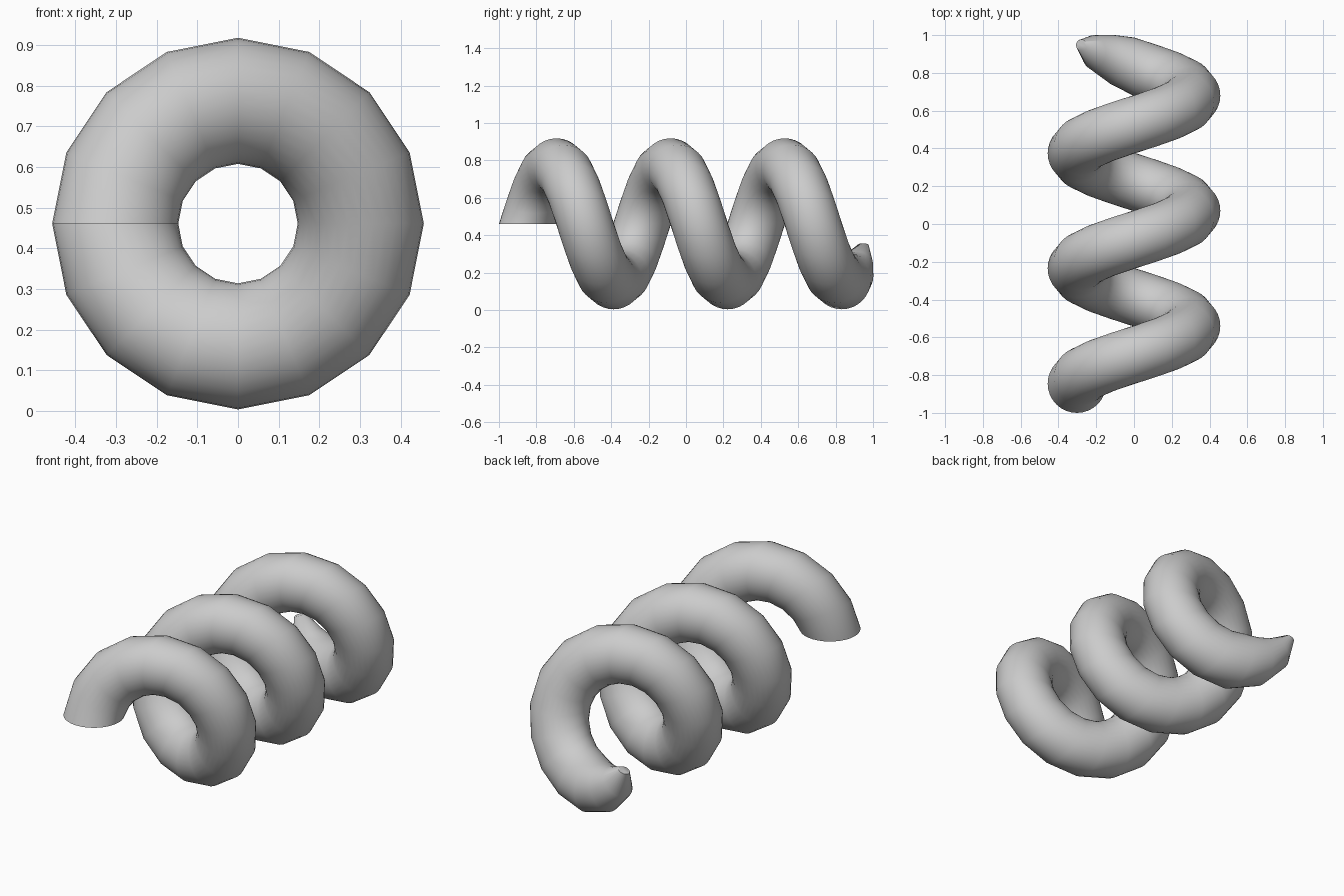
import bpy, bmesh
from math import sin, cos, pi

if "Cube" in bpy.data.objects:
    bpy.data.objects.remove(bpy.data.objects["Cube"])

STEPS, SIDES = 16, 32          # rings per turn, sides of the tube
COIL_R, TUBE_R = 0.302, 0.155  # coil radius, tube radius
PITCH, START_Y, AXIS_Z = 0.61, -0.845, 0.461

# Ring radii: constant tube, then a short taper to a blunt tip
radii = [TUBE_R] * 45 + [0.131, 0.091, 0.03]

bm = bmesh.new()


def ring(i, r):
    """Upright circle in the plane through the coil axis, as a screw sweep makes it."""
    a = 2 * pi * i / STEPS
    verts = []
    for k in range(SIDES):
        t = 2 * pi * k / SIDES
        d = COIL_R + r * cos(t)
        y = START_Y + PITCH * i / STEPS + r * sin(t)
        verts.append(bm.verts.new((-d * cos(a), y, AXIS_Z + d * sin(a))))
    return verts


rings = [ring(i, r) for i, r in enumerate(radii)]

# Tube walls
for a, b in zip(rings, rings[1:]):
    for k in range(SIDES):
        n = (k + 1) % SIDES
        bm.faces.new((a[k], a[n], b[n], b[k]))

# Flat start and blunt tip
bm.faces.new(rings[0])
bm.faces.new(rings[-1])
bmesh.ops.recalc_face_normals(bm, faces=bm.faces[:])

mesh = bpy.data.meshes.new("coil")
bm.to_mesh(mesh)
bm.free()
coil = bpy.data.objects.new("coil", mesh)
bpy.context.collection.objects.link(coil)
bpy.context.view_layer.objects.active = coil
coil.select_set(True)
bpy.ops.object.shade_smooth_by_angle(angle=pi / 3)
